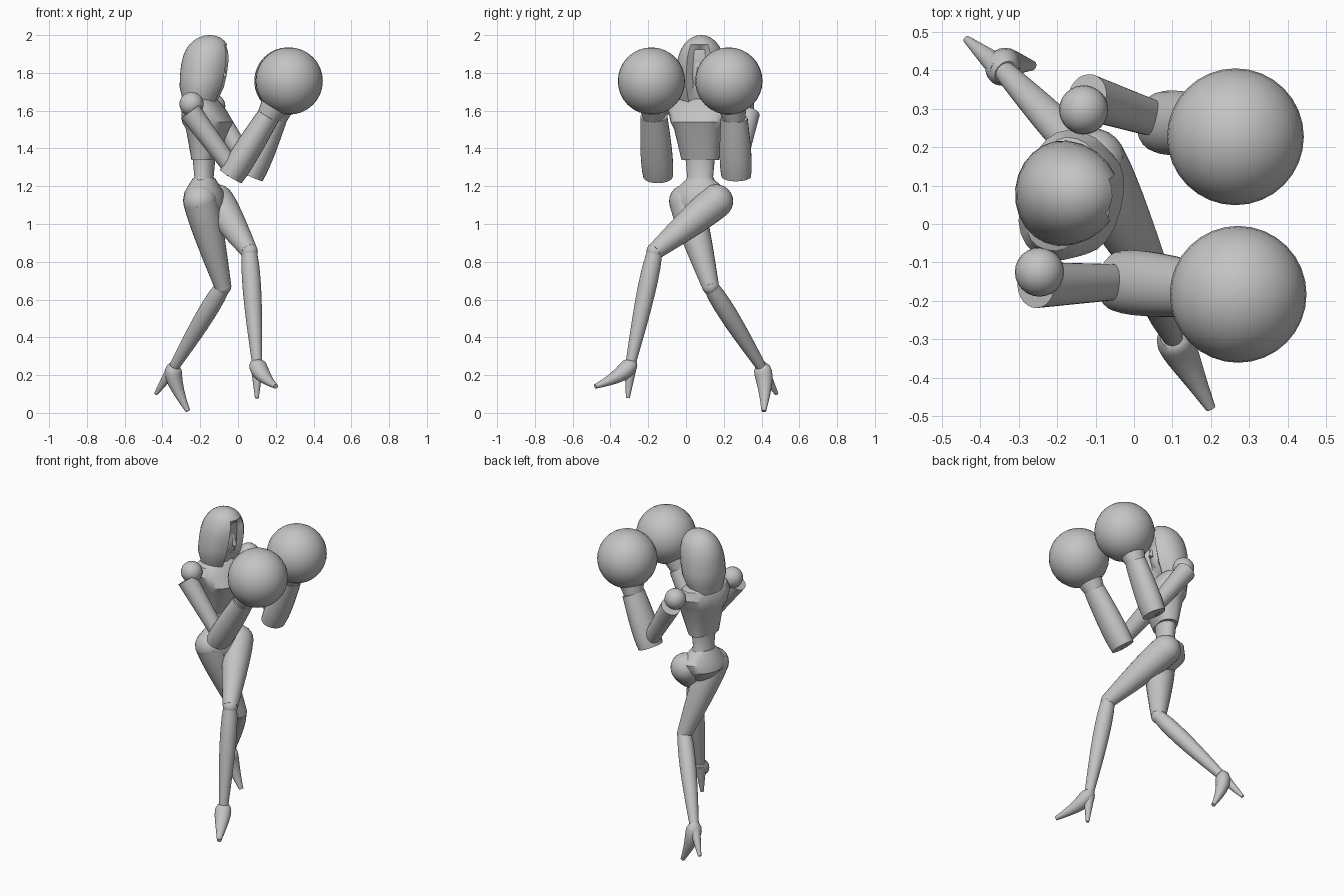
import bpy
import bmesh
import math
from mathutils import Vector

cube = bpy.data.objects.get("Cube")
if cube:
    bpy.data.objects.remove(cube, do_unlink=True)

# One plain grey material
colour = (0.55, 0.55, 0.55, 1)
grey = bpy.data.materials.new("plain grey")
grey.use_nodes = True
grey.diffuse_color = colour
grey.node_tree.nodes["Principled BSDF"].inputs["Base Color"].default_value = colour

UP = Vector((0, 0, 1))
BODY_FRONT = Vector((0.96, -0.26, 0)).normalized()
BODY_LEFT = UP.cross(BODY_FRONT)
BODY_CENTRE = Vector((-0.18, 0.075, 0))


def finish(name, bm, angle):
    """Turn a bmesh into a shaded grey object."""
    bmesh.ops.recalc_face_normals(bm, faces=bm.faces)
    mesh = bpy.data.meshes.new(name)
    bm.to_mesh(mesh)
    bm.free()
    mesh.materials.append(grey)
    part = bpy.data.objects.new(name, mesh)
    bpy.context.collection.objects.link(part)
    bpy.ops.object.select_all(action="DESELECT")
    part.select_set(True)
    bpy.context.view_layer.objects.active = part
    bpy.ops.object.shade_smooth_by_angle(angle=math.radians(angle))


def skin(name, rings, angle=40):
    """Bridge equal rings of points and cap both ends."""
    bm = bmesh.new()
    loops = [[bm.verts.new(point) for point in ring] for ring in rings]
    for low, high in zip(loops, loops[1:]):
        for i in range(len(low)):
            bm.faces.new((low[i - 1], low[i], high[i], high[i - 1]))
    bm.faces.new(loops[0])
    bm.faces.new(loops[-1])
    finish(name, bm, angle)


def oval(centre, front, side, depth, width, power=2, sides=24):
    """A ring that grows boxier as the power rises."""
    ring = []
    for i in range(sides):
        turn = math.tau * i / sides
        a, b = (math.copysign(abs(v) ** (2 / power), v)
                for v in (math.cos(turn), math.sin(turn)))
        ring.append(centre + front * a * depth + side * b * width)
    return ring


def limb(name, start, end, first, last, swell=0.0, via=None, across=BODY_LEFT, flat=1.0):
    """A tapered, gently swelling limb, bent towards the via point if given."""
    via = via or start.lerp(end, 0.5)
    rings = []
    steps = 8
    for i in range(steps + 1):
        t = i / steps
        a, b = start.lerp(via, t), via.lerp(end, t)
        axis = (b - a).normalized()
        side = (across - axis * across.dot(axis)).normalized()
        radius = first + (last - first) * t + swell * math.sin(math.pi * t ** 0.7)
        rings.append(oval(a.lerp(b, t), axis.cross(side), side, radius, radius * flat))
    skin(name, rings)


def ball(name, centre, size, segments=32):
    """A sphere, or an ellipsoid when size is a vector."""
    bm = bmesh.new()
    bmesh.ops.create_uvsphere(bm, u_segments=segments, v_segments=segments // 2, radius=1)
    for vert in bm.verts:
        vert.co = centre + Vector(size) * vert.co
    finish(name, bm, 60)


def trunk(name, rows, power=2, angle=40):
    """Stacked ovals from rows of height, forward shift, depth and width."""
    skin(name, [oval(BODY_CENTRE + UP * height + BODY_FRONT * shift,
                     BODY_FRONT, BODY_LEFT, depth, width, power)
                for height, shift, depth, width in rows], angle)


# Torso
trunk("chest", [
    (1.34, 0, 0.06, 0.1),
    (1.5, 0.02, 0.11, 0.13),
    (1.54, 0.02, 0.13, 0.15),
    (1.6, 0, 0.11, 0.17),
    (1.65, -0.01, 0.08, 0.15),
    (1.68, -0.02, 0.05, 0.08)], 2.5, 25)
trunk("waist", [
    (1.18, 0, 0.08, 0.1),
    (1.25, 0, 0.05, 0.07),
    (1.36, 0, 0.06, 0.08)])
trunk("pelvis", [
    (1.02, 0.03, 0.04, 0.04),
    (1.07, 0.02, 0.09, 0.1),
    (1.12, 0, 0.11, 0.14),
    (1.17, 0, 0.1, 0.15),
    (1.24, 0, 0.06, 0.07)])
neck = BODY_CENTRE + UP * 1.6
limb("neck", neck, neck + UP * 0.2, 0.06, 0.04)

# Bob of hair: a dome whose front columns are pushed in to frame the face
hair_front = Vector((1, -0.1, 0)).normalized()
hair_left = UP.cross(hair_front)
hair_rings = []
for step in range(13):
    t = math.sin(step / 12 * math.pi / 2) * 0.999
    width = 0.138 * math.sqrt(1 - t ** 4) * (0.8 + 0.2 * min(1, 4 * t))
    depth = width * (0.8 + 0.35 * t)
    centre = Vector((0.05 * t - 0.2, 0.08, 1.63 + 0.37 * t))
    ring = oval(centre, hair_front, hair_left, depth, width)
    if t < 0.8:
        for column in (-1, 0, 1):
            ring[column] -= hair_front * depth * 0.3
    hair_rings.append(ring)
skin("hair", hair_rings)
face = Vector((-0.147, 0.075, 1.81))
ball("face", face, (0.073, 0.062, 0.115), 20)
limb("nose", face + hair_front * 0.06 + UP * 0.04, face + hair_front * 0.075 - UP * 0.03,
     0.008, 0.014)

# Arms: shoulder, elbow, wrist and glove of each side
arms = {
    "right": [(-0.246, -0.125, 1.635), (-0.02, -0.15, 1.28),
              (0.16, -0.17, 1.57), (0.271, -0.183, 1.757)],
    "left": [(-0.131, 0.297, 1.625), (0.08, 0.265, 1.28),
             (0.2, 0.255, 1.56), (0.264, 0.227, 1.757)],
}
for side, joints in arms.items():
    shoulder, elbow, wrist, glove = map(Vector, joints)
    outward = BODY_LEFT if side == "left" else -BODY_LEFT
    ball(side + "_shoulder", shoulder, (0.064,) * 3, 24)
    limb(side + "_upper_arm", shoulder + outward * 0.035 - UP * 0.04, elbow, 0.06, 0.045)
    limb(side + "_forearm", elbow.lerp(wrist, -0.1), wrist, 0.066, 0.06, 0.007, flat=1.2)
    limb(side + "_cuff", wrist.lerp(glove, -0.1), wrist.lerp(glove, 0.6), 0.055, 0.09)
    ball(side + "_glove", glove, (0.178,) * 3)

# Legs with heeled shoes: hip, knee, ankle, toe and heel tip of each side
legs = {
    "right": [(-0.2, 0, 1.12), (-0.08, 0.13, 0.67), (-0.335, 0.395, 0.25),
              (-0.265, 0.412, 0.01), (-0.435, 0.48, 0.1)],
    "left": [(-0.11, 0.16, 1.12), (0.06, -0.165, 0.855), (0.1, -0.29, 0.275),
             (0.2, -0.48, 0.14), (0.1, -0.308, 0.078)],
}
for side, joints in legs.items():
    hip, knee, ankle, toe, heel = map(Vector, joints)
    instep = ankle + (ankle - knee) * 0.12
    ball(side + "_hip", hip, (0.09,) * 3, 24)
    limb(side + "_thigh", hip, knee, 0.09, 0.045, 0.007)
    ball(side + "_knee", knee, (0.045,) * 3, 16)
    limb(side + "_shin", knee, ankle, 0.04, 0.028, 0.013)
    sole_side = (toe - ankle).cross(heel - ankle).normalized()
    limb(side + "_shoe", ankle, toe, 0.03, 0.012, 0.02, instep, sole_side, 1.1)
    limb(side + "_heel", ankle.lerp(heel, 0.1), heel, 0.034, 0.01, across=sole_side)
